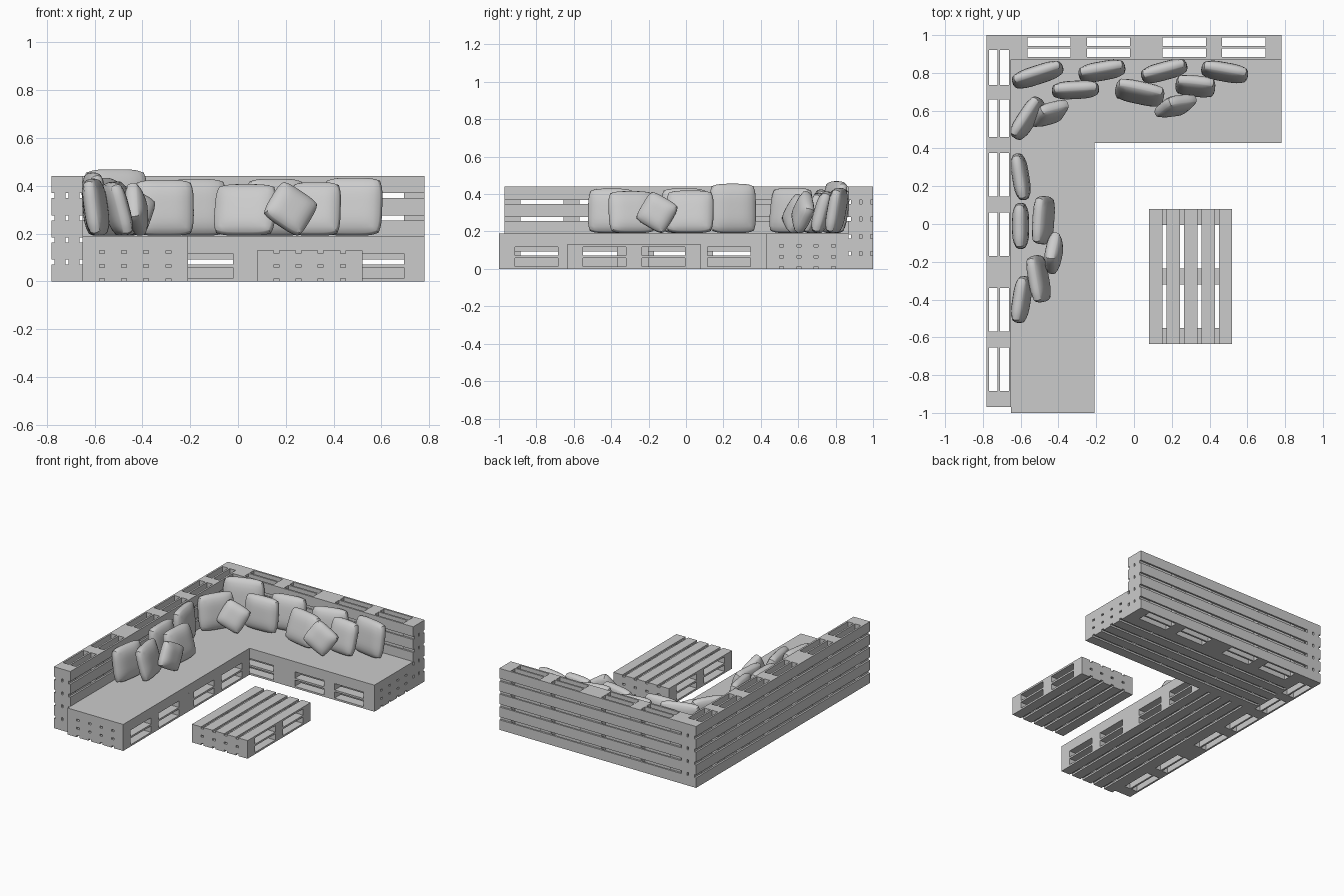
import bpy, bmesh, math
from mathutils import Vector, Matrix

if "Cube" in bpy.data.objects:
    bpy.data.objects.remove(bpy.data.objects["Cube"])

L, W, T = 0.715, 0.44, 0.13        # pallet length, width, thickness
BOARD, GAP, PLY, BLOCK = 0.0712, 0.021, 0.013, 0.085
X, Y, Z = Vector((1, 0, 0)), Vector((0, 1, 0)), Vector((0, 0, 1))
ROWS = [(0, BLOCK), ((L - BLOCK) / 2, (L + BLOCK) / 2), (L - BLOCK, L)]


def finish(name, bm, smooth=None):
    bmesh.ops.recalc_face_normals(bm, faces=bm.faces)
    me = bpy.data.meshes.new(name)
    bm.to_mesh(me)
    bm.free()
    if smooth:
        me.polygons.foreach_set("use_smooth", [True] * len(me.polygons))
        me.set_sharp_from_angle(angle=math.radians(smooth))
    ob = bpy.data.objects.new(name, me)
    bpy.context.collection.objects.link(ob)
    return ob


def box(bm, lo, hi, frame=Matrix.Identity(4)):
    lo, hi = Vector(lo), Vector(hi)
    m = frame @ Matrix.Translation((lo + hi) / 2) @ Matrix.Diagonal((*(hi - lo), 1))
    bmesh.ops.create_cube(bm, size=1, matrix=m)


def pallet(name, origin, along, across, up, length=L, rows=ROWS):
    """Three layers of five boards with two layers of cross blocks between."""
    frame = Matrix((along, across, up)).transposed().to_4x4()
    frame.translation = origin
    bm = bmesh.new()
    step = (T - PLY) / 2
    for k in range(3):
        for i in range(5):
            y = i * (BOARD + GAP)
            box(bm, (0, y, k * step), (length, y + BOARD, k * step + PLY), frame)
    for k in range(2):
        for a, b in rows:
            box(bm, (a, 0, k * step + PLY), (b, W, (k + 1) * step), frame)
    return finish(name, bm)


# Seat bases, two pallets along each arm of the L
for i in range(2):
    pallet(f"left_base_{i + 1}", (-0.65, -1 + i * L, 0), Y, X, Z)
    pallet(f"rear_base_{i + 1}", (-0.65 + i * L, 0.43, 0), X, Y, Z)
    # Backrest pallets standing on edge
    pallet(f"rear_backrest_{i + 1}", (-0.65 + i * L, 0.87, 0), X, Z, Y)
    pallet(f"left_backrest_{i + 1}", (-0.78, -0.97 + i * L, 0), Y, Z, X)
pallet("left_backrest_corner", (-0.78, 0.46, 0), Y, Z, X, 0.54, [(0.2, 0.275), (0.46, 0.54)])

# Low table
pallet("table", (0.08, -0.635, 0), Y, X, Z)

# Seat mattresses
for name, lo, hi in (("left_mattress", (-0.65, -1, T), (-0.21, 0.43, 0.19)),
                     ("rear_mattress", (-0.65, 0.43, T), (0.78, 0.87, 0.19))):
    bm = bmesh.new()
    box(bm, lo, hi)
    finish(name, bm)


def pillow(name, cx, cy, w, h, yaw, lean, roll=0, thick=0.085):
    """Puffed square cushion, leaning back, resting on the mattress."""
    bm = bmesh.new()
    bmesh.ops.create_cube(bm, size=2)
    bmesh.ops.subdivide_edges(bm, edges=bm.edges[:], cuts=9, use_grid_fill=True)
    rot = (Matrix.Rotation(math.radians(yaw), 3, 'Z')
           @ Matrix.Rotation(math.radians(-lean), 3, 'X')
           @ Matrix.Rotation(math.radians(roll), 3, 'Y'))
    for v in bm.verts:
        u, t, s = v.co
        puff = 0.5 + 0.5 * (1 - u ** 4) * (1 - s ** 4)
        side = 1 - 0.06 * t * t
        v.co = rot @ Vector((u * side * (1 - 0.1 * s ** 4) * w / 2,
                             t * puff * thick / 2,
                             s * side * (1 - 0.1 * u ** 4) * h / 2))
    lo = [min(v.co[i] for v in bm.verts) for i in range(3)]
    hi = [max(v.co[i] for v in bm.verts) for i in range(3)]
    shift = Vector((cx - (lo[0] + hi[0]) / 2, cy - (lo[1] + hi[1]) / 2, 0.191 - lo[2]))
    bmesh.ops.translate(bm, verts=bm.verts, vec=shift)
    finish(name, bm, 40)


# Cushions: centre x, centre y, width, height, yaw, lean, roll
cushions = [
    (-0.51, 0.79, 0.28, 0.28, 18, 8, 0),
    (-0.17, 0.81, 0.25, 0.24, 10, 10, 0),
    (-0.31, 0.71, 0.25, 0.235, 3, 8, 0),
    (0.03, 0.695, 0.26, 0.225, -12, 20, 0),
    (0.16, 0.81, 0.25, 0.24, 15, 8, 0),
    (0.325, 0.73, 0.21, 0.23, -6, 16, 0),
    (0.22, 0.625, 0.19, 0.18, 18, 16, 35),
    (0.48, 0.805, 0.25, 0.245, -10, 10, 0),
    (-0.565, 0.56, 0.25, 0.245, 57, 10, 0),
    (-0.445, 0.585, 0.18, 0.18, 25, 20, 28),
    (-0.60, 0.25, 0.25, 0.265, 99, 4, 0),
    (-0.60, -0.01, 0.245, 0.24, 90, 4, 0),
    (-0.48, 0.02, 0.255, 0.235, 86, 17, 0),
    (-0.425, -0.155, 0.18, 0.18, 82, 8, 30),
    (-0.505, -0.29, 0.25, 0.23, 100, 15, 0),
    (-0.595, -0.40, 0.25, 0.24, 81, 8, 0),
]
for i, c in enumerate(cushions):
    pillow(f"cushion_{i + 1}", *c)
